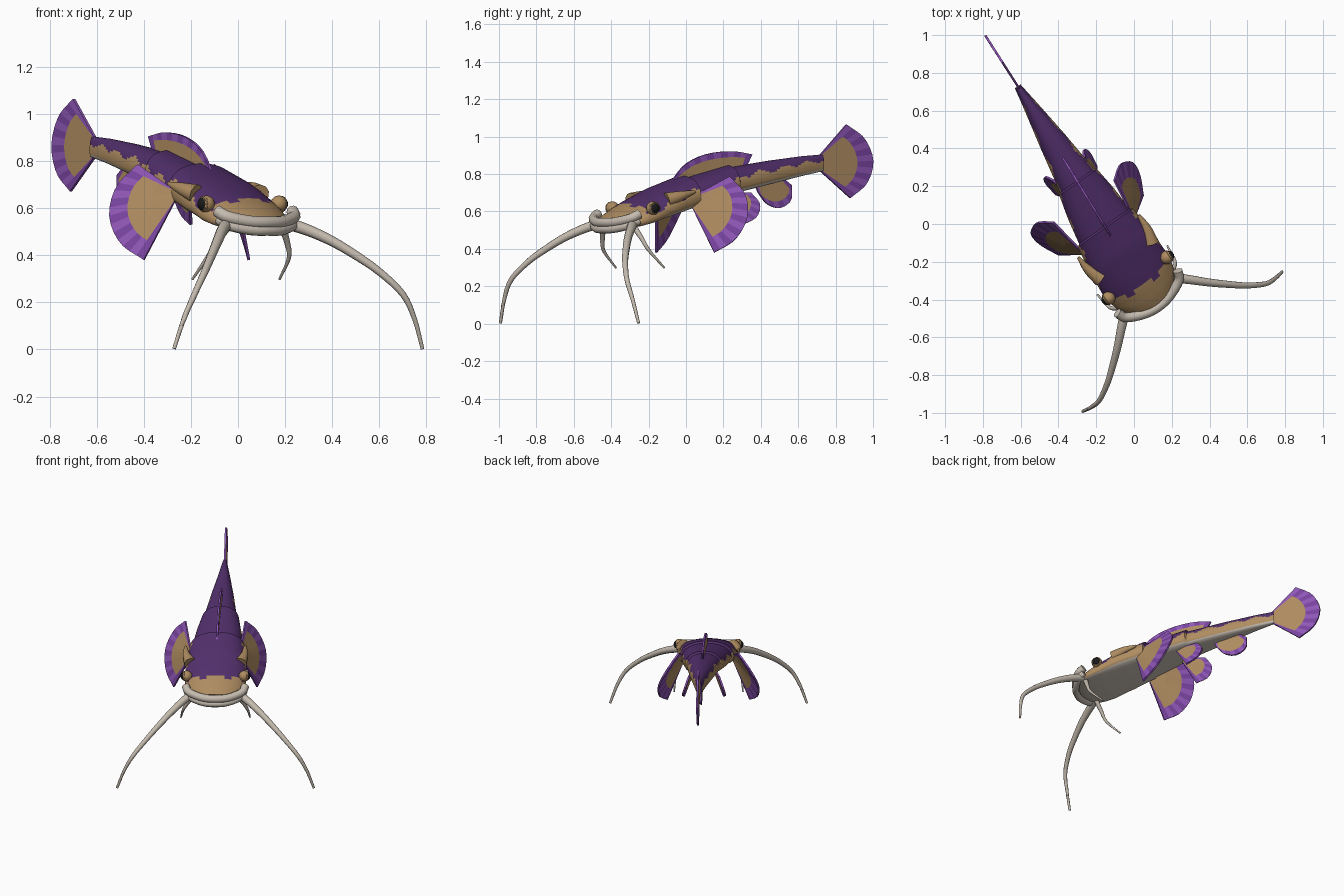
import bpy, bmesh, math
from mathutils import Vector

if "Cube" in bpy.data.objects:
    bpy.data.objects.remove(bpy.data.objects["Cube"])

ANG = math.radians(35)
BACK = Vector((-math.sin(ANG), math.cos(ANG), 0))
SIDE = Vector((math.cos(ANG), math.sin(ANG), 0))


def W(p):
    """fish space (back, side, height) -> world"""
    return Vector((0.10, -0.40, 0)) + BACK * p[0] + SIDE * p[1] + Vector((0, 0, p[2]))


def mat(name, c):
    m = bpy.data.materials.new(name)
    m.diffuse_color = (*c, 1)
    m.use_nodes = True
    m.node_tree.nodes["Principled BSDF"].inputs["Base Color"].default_value = m.diffuse_color
    return m


DARK = mat("dark purple", (0.085, 0.029, 0.150))
BROWN = mat("tan brown", (0.423, 0.262, 0.118))
PALE = mat("pale grey", (0.56, 0.50, 0.43))
VIOLET = mat("violet", (0.275, 0.095, 0.470))
PLUM = mat("plum", (0.190, 0.058, 0.350))
BLACK = mat("black", (0.01, 0.01, 0.01))


def finish(bm, name, mats, smooth=True):
    bmesh.ops.recalc_face_normals(bm, faces=bm.faces)
    me = bpy.data.meshes.new(name)
    bm.to_mesh(me)
    bm.free()
    for m in mats:
        me.materials.append(m)
    ob = bpy.data.objects.new(name, me)
    bpy.context.collection.objects.link(ob)
    if smooth:
        bpy.context.view_layer.objects.active = ob
        ob.select_set(True)
        bpy.ops.object.shade_smooth_by_angle(angle=math.radians(40))
        ob.select_set(False)
    return ob


def spline(pts, t):
    """Catmull-Rom through pts, t in 0..1"""
    pts = [Vector(p) for p in pts]
    n = len(pts) - 1
    i = min(int(t * n), n - 1)
    f = t * n - i
    p1, p2 = pts[i], pts[i + 1]
    p0 = pts[i - 1] if i else 2 * p1 - p2
    p3 = pts[i + 2] if i + 2 <= n else 2 * p2 - p1
    return 0.5 * (2 * p1 + (p2 - p0) * f + (2 * p0 - 5 * p1 + 4 * p2 - p3) * f ** 2
                  + (3 * p1 - p0 - 3 * p2 + p3) * f ** 3)


def skin(bm, rings, index=lambda i, j: 0):
    """join vertex rings and cap both ends"""
    n = len(rings[0])
    for i in range(len(rings) - 1):
        for j in range(n):
            k = (j + 1) % n
            f = bm.faces.new((rings[i][j], rings[i][k], rings[i + 1][k], rings[i + 1][j]))
            f.material_index = index(i, j)
    bm.faces.new(rings[0]).material_index = index(0, 0)
    bm.faces.new(rings[-1]).material_index = index(len(rings) - 2, 0)


def tube(name, pts, r0, r1, material, steps=20, sides=10):
    bm = bmesh.new()
    path = [W(spline(pts, i / steps)) for i in range(steps + 1)]
    rings = []
    for i, p in enumerate(path):
        d = (path[min(i + 1, steps)] - path[max(i - 1, 0)]).normalized()
        a = d.cross(Vector((0.3, 0.2, 1))).normalized()
        b = d.cross(a)
        r = r0 + (r1 - r0) * i / steps
        rings.append([bm.verts.new(p + r * (a * math.cos(q) + b * math.sin(q)))
                      for q in [2 * math.pi * k / sides for k in range(sides)]])
    skin(bm, rings)
    return finish(bm, name, [material])


def fin(name, root_a, root_b, rim, n=14, inner=0.72, thick=0.012):
    """fan between a root line and a curved rim: tan web, striped violet border"""
    bm = bmesh.new()
    ra, rb = Vector(root_a), Vector(root_b)
    cols = []
    for i in range(n + 1):
        t = i / n
        a, b = ra.lerp(rb, t), spline(rim, t)
        cols.append([bm.verts.new(W(a.lerp(b, s))) for s in (0, inner * 0.5, inner, 1)])
    for i in range(n):
        for k in range(3):
            f = bm.faces.new((cols[i][k], cols[i + 1][k], cols[i + 1][k + 1], cols[i][k + 1]))
            edge = k == 2 or i in (0, n - 1)
            f.material_index = (1 + i % 2) if edge else 0
    ob = finish(bm, name, [BROWN, VIOLET, PLUM], False)
    mod = ob.modifiers.new("thickness", "SOLIDIFY")
    mod.thickness, mod.offset = thick, 0
    return ob


# Body: stations of (back, top, bottom, half width, centre offset), plates step in
STATIONS = [(-0.035, 0.565, 0.515, 0.165, 0), (0.0, 0.59, 0.508, 0.183, 0), (0.07, 0.63, 0.515, 0.195, 0),
            (0.15, 0.668, 0.53, 0.202, 0), (0.30, 0.735, 0.57, 0.198, 0.005), (0.455, 0.79, 0.615, 0.178, 0.012),
            (0.465, 0.778, 0.618, 0.163, 0.012), (0.60, 0.812, 0.655, 0.147, 0.022),
            (0.735, 0.846, 0.692, 0.122, 0.032), (0.745, 0.835, 0.695, 0.110, 0.032),
            (1.0, 0.872, 0.748, 0.073, 0.046), (1.2, 0.895, 0.79, 0.040, 0.056),
            (1.335, 0.905, 0.815, 0.018, 0.061)]
SEG = 48


def tri(x):
    return abs((x % 1) * 2 - 1)


bm = bmesh.new()
rings, us = [], []
for s, e in zip(STATIONS, STATIONS[1:]):
    m = max(1, round((e[0] - s[0]) / 0.025))
    for i in range(m + (e is STATIONS[-1])):
        u, zt, zb, w, c = [a + (b - a) * i / m for a, b in zip(s, e)]
        mid = zb + 0.38 * (zt - zb)
        ring = []
        for j in range(SEG):
            q = 2 * math.pi * j / SEG
            x, y = math.sin(q), math.cos(q)
            sx = math.copysign(abs(x) ** (0.9 if y > 0 else 0.7), x)
            z = mid + (zt - mid) * y if y > 0 else mid - (mid - zb) * abs(y) ** 0.6
            bow = 0.06 * sx * sx * max(0, 1 - u / 0.25)
            ring.append(bm.verts.new(W((u + bow, c + w * sx, z))))
        rings.append(ring)
        us.append(u)


def body_colour(i, j):
    u = us[i]
    q = abs(((j + 0.5) / SEG * 360 + 180) % 360 - 180)
    if q > 112:
        return 2
    snout = 0.05 + 0.05 * tri(q / 45)
    limit = 62 + 22 * tri(u / 0.16) - (8 if u > 0.75 else 0)
    return 0 if u > snout and q < limit else 1


skin(bm, rings, body_colour)
finish(bm, "body", [DARK, BROWN, PALE])

# Lips
for nm, dz, r in (("upper_lip", 0, 0.026), ("lower_lip", -0.035, 0.023)):
    half = [(0.05, 0.195, 0.588), (0.005, 0.172, 0.563), (-0.035, 0.085, 0.543)]
    pts = half + [(-0.048, 0, 0.54)] + [(u, -v, z) for u, v, z in half[::-1]]
    tube(nm, [(u, v * (1 if dz == 0 else 0.96), z + dz) for u, v, z in pts], r, r, PALE, 28)

# Paired parts
for s, tag in ((1, "left"), (-1, "right")):
    def M(pts, c=0):
        return [(u, c + s * v, z) for u, v, z in pts]

    tube("long_barbel_" + tag, M([(0.03, 0.16, 0.535), (-0.03, 0.225, 0.505), (-0.098, 0.297, 0.46),
         (-0.164, 0.374, 0.40), (-0.226, 0.453, 0.33), (-0.275, 0.54, 0.235), (-0.279, 0.598, 0.13),
         (-0.272, 0.644, 0.003)]), 0.027, 0.008, PALE, 28)
    tube("chin_barbel_" + tag, M([(0.045, 0.135, 0.53), (0.07, 0.18, 0.46), (0.10, 0.212, 0.39),
         (0.19, 0.226, 0.298)]), 0.017, 0.005, PALE)
    tube("gill_spine_" + tag, M([(0.25, 0.165, 0.66), (0.33, 0.19, 0.685), (0.41, 0.195, 0.705)]),
         0.042, 0.008, BROWN, 8)
    fin("pectoral_fin_" + tag, *M([(0.41, 0.16, 0.675), (0.41, 0.165, 0.625)]),
        M([(0.635, 0.195, 0.785), (0.685, 0.27, 0.69), (0.66, 0.325, 0.565),
           (0.585, 0.32, 0.45), (0.482, 0.272, 0.38)]))
    fin("pelvic_fin_" + tag, *M([(0.70, 0.07, 0.70), (0.67, 0.07, 0.67)], 0.03),
        M([(0.82, 0.10, 0.70), (0.86, 0.125, 0.64), (0.83, 0.14, 0.57), (0.75, 0.13, 0.53)], 0.03), 10)
    # Eye: tan socket, pale ring, black pupil
    for nm, r, v, m in (("eye_socket", 0.036, 0.188, BROWN), ("eyeball", 0.029, 0.200, BLACK)):
        bm = bmesh.new()
        bmesh.ops.create_uvsphere(bm, u_segments=16, v_segments=10, radius=r)
        bmesh.ops.translate(bm, verts=bm.verts, vec=W((0.14, s * v, 0.618)))
        finish(bm, nm + "_" + tag, [m])
    ring = [(0.14 + 0.028 * math.cos(a), s * 0.205, 0.618 + 0.028 * math.sin(a))
            for a in [k * math.pi / 6 for k in range(13)]]
    tube("eye_ring_" + tag, ring, 0.006, 0.006, BROWN, 24, 6)

# Fins on the centre line
fin("tail_fin", (1.32, 0.061, 0.903), (1.32, 0.061, 0.817),
    [(1.486, 0.068, 1.065), (1.60, 0.073, 0.99), (1.655, 0.075, 0.87), (1.615, 0.073, 0.75),
     (1.51, 0.069, 0.672)], 14, 0.7)
fin("dorsal_fin", (0.42, 0.01, 0.75), (0.85, 0.038, 0.83),
    [(0.38, 0.01, 0.755), (0.47, 0.015, 0.85), (0.60, 0.022, 0.905), (0.76, 0.032, 0.922),
     (0.89, 0.04, 0.905)], 14, 0.72)
fin("anal_fin", (0.91, 0.041, 0.74), (1.09, 0.05, 0.775),
    [(0.93, 0.042, 0.70), (0.985, 0.045, 0.64), (1.065, 0.049, 0.618), (1.135, 0.052, 0.66),
     (1.14, 0.052, 0.74)], 10, 0.75)
